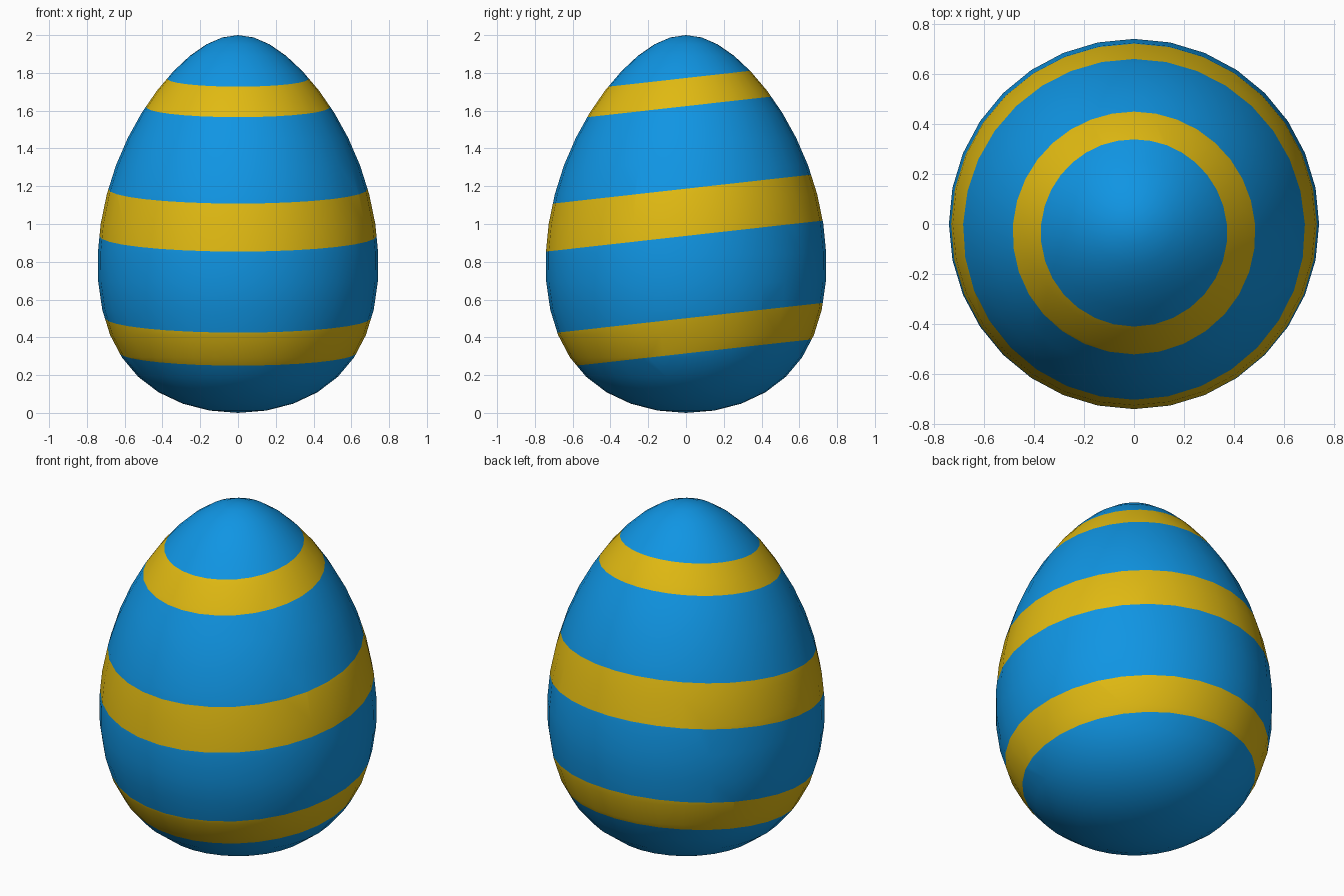
import bpy, bmesh, math
from mathutils import Vector

if "Cube" in bpy.data.objects:
    bpy.data.objects.remove(bpy.data.objects["Cube"])

SEGMENTS, RINGS = 32, 20
TILT = 0.112  # rise of the stripes towards the back
STRIPES = [(0.315, 0.501), (0.937, 1.187), (1.624, 1.773)]


def material(name, color):
    m = bpy.data.materials.new(name)
    m.diffuse_color = (*color, 1)
    m.use_nodes = True
    m.node_tree.nodes["Principled BSDF"].inputs["Base Color"].default_value = m.diffuse_color
    return m


def egg_point(k):
    # Height and radius of one ring: a sphere that narrows upwards
    t = math.pi * k / RINGS
    c = math.cos(t)
    return 1 - c, math.sin(t) * (0.727 + 0.152 * c + 0.02 * c**2 + 0.068 * c**3)


# Egg body, lathed ring by ring
bm = bmesh.new()
rings = []
for k in range(1, RINGS):
    z, r = egg_point(k)
    angles = [2 * math.pi * i / SEGMENTS for i in range(SEGMENTS)]
    rings.append([bm.verts.new((r * math.cos(a), r * math.sin(a), z)) for a in angles])
bottom, top = bm.verts.new((0, 0, 0)), bm.verts.new((0, 0, 2))
for i in range(SEGMENTS):
    j = (i + 1) % SEGMENTS
    bm.faces.new((bottom, rings[0][j], rings[0][i]))
    bm.faces.new((top, rings[-1][i], rings[-1][j]))
    for a, b in zip(rings, rings[1:]):
        bm.faces.new((a[i], a[j], b[j], b[i]))

# Cut the slanted stripe edges
normal = Vector((0, -TILT, 1)).normalized()
for height in (h for pair in STRIPES for h in pair):
    bmesh.ops.bisect_plane(bm, geom=bm.verts[:] + bm.edges[:] + bm.faces[:], dist=1e-5,
                           plane_co=(0, 0, height), plane_no=normal)

# Colour the faces between the stripe edges
for f in bm.faces:
    c = f.calc_center_median()
    h = c.z - TILT * c.y
    f.material_index = int(any(lo < h < hi for lo, hi in STRIPES))
    f.smooth = True

mesh = bpy.data.meshes.new("striped_egg")
bm.to_mesh(mesh)
bm.free()
mesh.materials.append(material("blue", (0.005, 0.30, 0.77)))
mesh.materials.append(material("golden yellow", (0.75, 0.49, 0.006)))
egg = bpy.data.objects.new("striped_egg", mesh)
bpy.context.collection.objects.link(egg)
